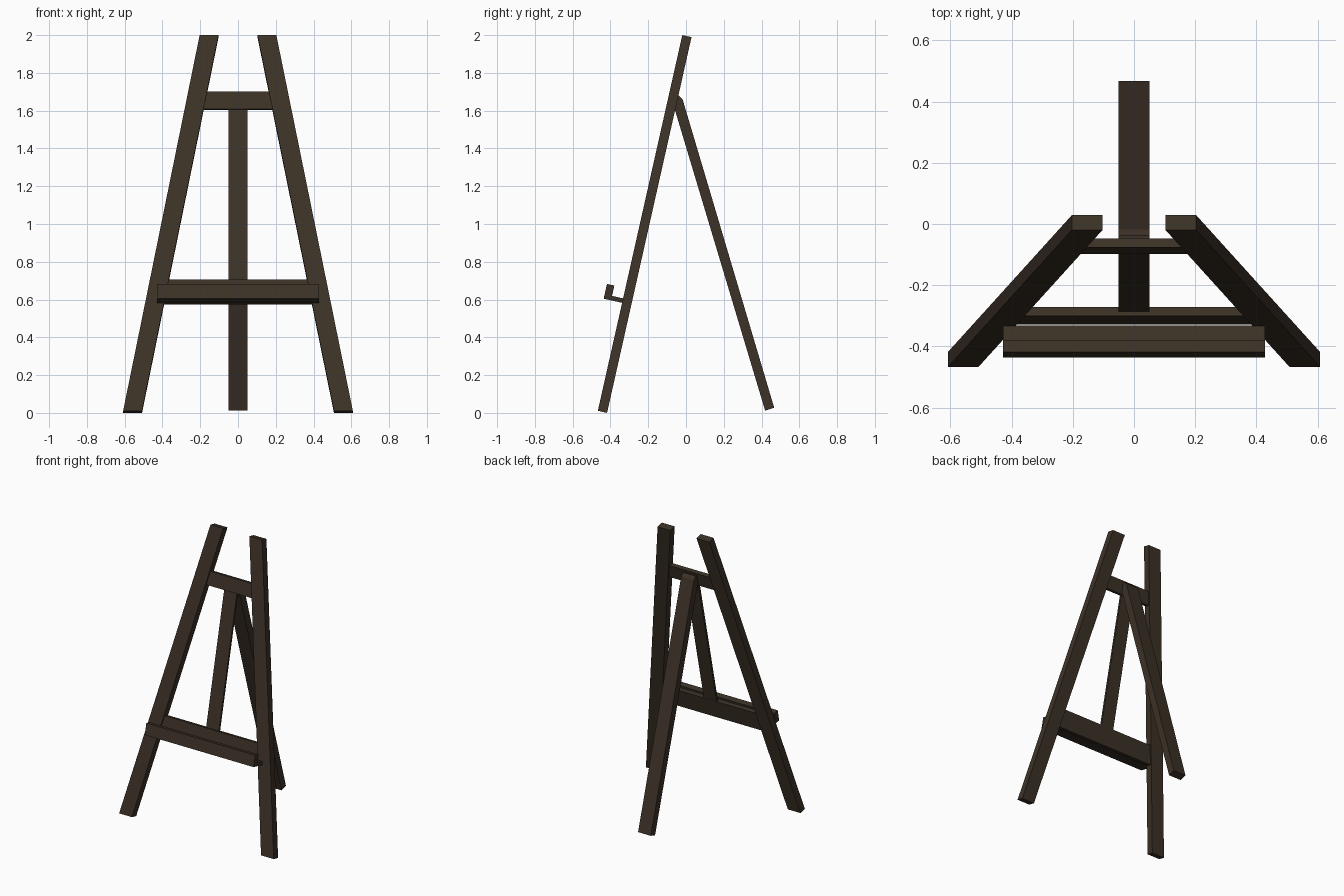
import bpy, bmesh, math
from mathutils import Vector

if "Cube" in bpy.data.objects:
    bpy.data.objects.remove(bpy.data.objects["Cube"])

wood = bpy.data.materials.new("dark brown wood")
wood.diffuse_color = (0.045, 0.031, 0.020, 1)
wood.use_nodes = True
wood.node_tree.nodes["Principled BSDF"].inputs["Base Color"].default_value = wood.diffuse_color

# Leaning plane of the front frame: v runs up the frame, n points to the front
A = math.radians(12.67)
ORIGIN = Vector((0, -0.418, 0))
V = Vector((0, math.sin(A), math.cos(A)))
N = Vector((0, -math.cos(A), math.sin(A)))


def frame_point(x, v, n):
    return ORIGIN + Vector((x, 0, 0)) + V * v + N * n


def prism(name, ring_a, ring_b):
    """Solid between two matching outlines."""
    bm = bmesh.new()
    a = [bm.verts.new(p) for p in ring_a]
    b = [bm.verts.new(p) for p in ring_b]
    bm.faces.new(a)
    bm.faces.new(b[::-1])
    for i in range(len(a)):
        j = (i + 1) % len(a)
        bm.faces.new((a[j], a[i], b[i], b[j]))
    bmesh.ops.recalc_face_normals(bm, faces=bm.faces[:])
    me = bpy.data.meshes.new(name)
    bm.to_mesh(me)
    bm.free()
    me.materials.append(wood)
    ob = bpy.data.objects.new(name, me)
    bpy.context.collection.objects.link(ob)
    return ob


def board(name, outline, n0, n1):
    """Board lying in the frame plane, outline in (x, v)."""
    return prism(name, [frame_point(x, v, n0) for x, v in outline],
                 [frame_point(x, v, n1) for x, v in outline])


def profile(name, pts, half):
    """Side profile of (y, z) points extruded across x."""
    return prism(name, [(-half, y, z) for y, z in pts], [(half, y, z) for y, z in pts])


# Slanted front legs
L = 2.039
for s, side in ((-1, "left"), (1, "right")):
    board("front_leg_" + side,
          [(s * 0.508, 0), (s * 0.608, 0), (s * 0.203, L), (s * 0.103, L)], 0, 0.05)


def leg_mid(v):
    return 0.54 - 0.405 * v / L


# Crossbars set between the legs
for name, v0, v1 in (("lower_crossbar", 0.585, 0.715), ("upper_crossbar", 1.64, 1.735)):
    a, b = leg_mid(v0), leg_mid(v1)
    board(name, [(-a, v0), (a, v0), (b, v1), (-b, v1)], 0.01, 0.04)

# Thin centre strut between the crossbars
board("centre_strut", [(-0.05, 0.70), (0.05, 0.70), (0.05, 1.66), (-0.05, 1.66)], 0.011, 0.026)

# Canvas ledge with raised lip, L-shaped in side profile (n, v)
ledge = [(0.048, 0.586), (0.15, 0.586), (0.15, 0.666), (0.11, 0.666), (0.11, 0.61), (0.048, 0.61)]
profile("canvas_ledge", [frame_point(0, v, n).yz for n, v in ledge], 0.428)

# Rear support leg, top cut to meet the upper crossbar
profile("rear_leg", [(0.419, 0.012), (0.467, 0.027), (-0.018, 1.66), (-0.037, 1.68),
                     (-0.05, 1.68), (-0.062, 1.615)], 0.05)
